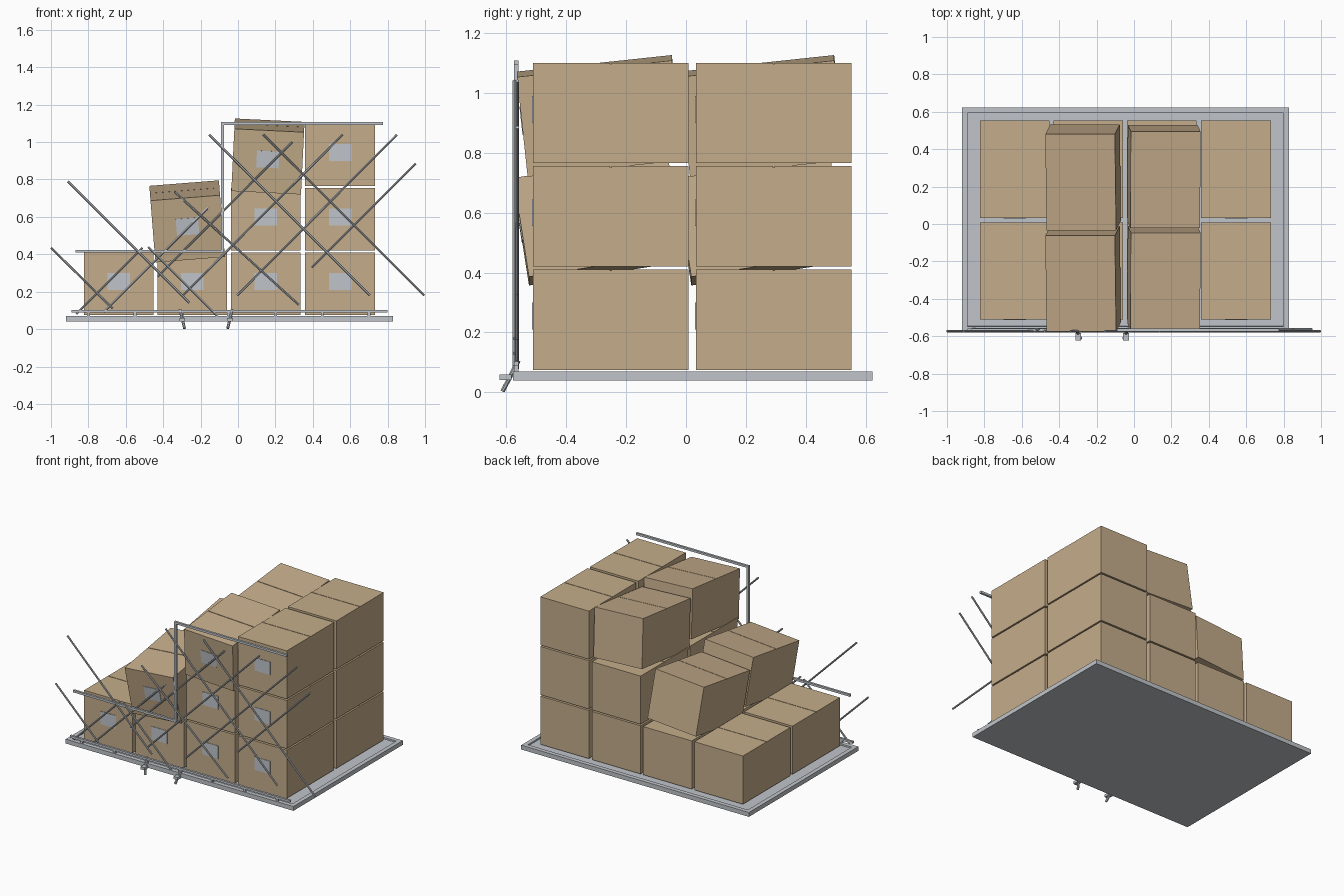
import bpy, bmesh
from math import radians
from mathutils import Vector, Matrix, Euler

if "Cube" in bpy.data.objects:
    bpy.data.objects.remove(bpy.data.objects["Cube"])


def make_material(name, rgb):
    m = bpy.data.materials.new(name)
    m.use_nodes = True
    m.diffuse_color = (*rgb, 1)
    m.node_tree.nodes["Principled BSDF"].inputs["Base Color"].default_value = (*rgb, 1)
    return m


CARD = make_material("cardboard", (0.56, 0.42, 0.26))
METAL = make_material("pale_metal", (0.53, 0.56, 0.59))
LABEL = make_material("label_grey", (0.53, 0.56, 0.60))


def add_block(bm, size, centre, mat=0):
    m = Matrix.Translation(centre) @ Matrix.Diagonal((*size, 1))
    verts = bmesh.ops.create_cube(bm, size=1, matrix=m)["verts"]
    for f in {f for v in verts for f in v.link_faces}:
        f.material_index = mat


def finish(bm, name, mats):
    mesh = bpy.data.meshes.new(name)
    bm.to_mesh(mesh)
    bm.free()
    for m in mats:
        mesh.materials.append(m)
    obj = bpy.data.objects.new(name, mesh)
    bpy.context.collection.objects.link(obj)
    return obj


def block(name, size, centre, mat=METAL):
    bm = bmesh.new()
    add_block(bm, size, centre)
    return finish(bm, name, [mat])


def rod(name, a, b, radius=0.006, sides=8):
    a, b = Vector(a), Vector(b)
    d = b - a
    bm = bmesh.new()
    m = Matrix.Translation((a + b) / 2) @ d.to_track_quat("Z", "Y").to_matrix().to_4x4()
    bmesh.ops.create_cone(bm, cap_ends=True, segments=sides, radius1=radius,
                          radius2=radius, depth=d.length, matrix=m)
    return finish(bm, name, [METAL])


# Cardboard box: body, two top flaps with a seam, and a front label
W, D, H = 0.373, 0.52, 0.335
FLAP = 0.004


def carton(name, centre, tilt=(0, 0)):
    bm = bmesh.new()
    add_block(bm, (W, D, H - FLAP), (0, 0, -FLAP / 2))
    for s in (-1, 1):
        add_block(bm, (W, D / 2 - 0.002, FLAP), (0, s * (D / 4 + 0.001), H / 2 - FLAP / 2))
    add_block(bm, (0.12, 0.004, 0.09), (0, -D / 2 - 0.001, 0.012), 1)
    obj = finish(bm, name, [CARD, LABEL])
    obj.location = centre
    obj.rotation_euler = Euler((radians(tilt[0]), radians(tilt[1]), 0))


# Base tray with a shallow recess
bm = bmesh.new()
add_block(bm, (1.75, 1.2, 0.03), (-0.045, 0.023, 0.055))
bm.normal_update()
top = [f for f in bm.faces if f.normal.z > 0.9]
bmesh.ops.inset_region(bm, faces=top, thickness=0.042)
bmesh.ops.inset_region(bm, faces=top, thickness=0.001, depth=-0.01)
finish(bm, "base_tray", [METAL])

# Straight stacked boxes
columns = [-0.638, -0.245, 0.148, 0.546]
rows = [-0.251, 0.293]
layers = [0.2425, 0.5875, 0.9325]
for level, used in enumerate([(0, 1, 2, 3), (2, 3), (3,)]):
    for c in used:
        for r, y in enumerate(rows):
            carton(f"box_layer{level}_col{c}_row{r}", (columns[c], y, layers[level]))

# Boxes sliding forward
for r, y in enumerate((-0.293, 0.249)):
    carton(f"tilted_low_box_{r}", (-0.272, y, 0.576), (8.8, -4.5))
    carton(f"tilted_high_box_{r}", (0.16, y + 0.005, 0.923), (6.1, 2.8))

# Stepped gate frame along the front
Y, T = -0.566, 0.015
block("bottom_rail", (1.69, T, T), (-0.045, Y, 0.095))
block("low_top_rail", (0.79, T, T), (-0.473, Y, 0.416))
block("step_post", (T, T, 0.70), (-0.083, Y, 0.758))
block("high_top_rail", (0.866, T, T), (0.343, Y, 1.10))
for i in range(7):
    block(f"rail_foot_{i}", (T, T, 0.03), (-0.8 + 0.25 * i, Y, 0.08))

# Loose diagonal bars: (x, z) to (x, z), falling then rising
falling = [(-0.91, 0.79, -0.26, 0.14), (-1.0, 0.435, -0.67, 0.11),
           (-0.48, 0.44, -0.11, 0.07), (-0.34, 0.735, 0.325, 0.13),
           (-0.155, 1.04, 0.705, 0.18), (0.135, 1.04, 0.996, 0.18)]
rising = [(-0.865, 0.08, -0.51, 0.435), (-0.72, 0.09, -0.16, 0.65),
          (-0.43, 0.28, 0.29, 1.0), (-0.295, 0.18, 0.56, 1.04),
          (-0.005, 0.18, 0.85, 1.04), (0.395, 0.33, 0.95, 0.885)]
for name, bars, y in (("falling", falling, -0.573), ("rising", rising, -0.563)):
    for i, (x0, z0, x1, z1) in enumerate(bars):
        rod(f"{name}_bar_{i}", (x0, y, z0), (x1, y, z1))

# Two latch pins hanging from the front edge
for i, (x, lean) in enumerate(((-0.298, -0.012), (-0.043, 0.012))):
    rod(f"latch_pin_{i}", (x - lean, -0.612, 0.004), (x + lean, -0.56, 0.105), 0.008)
    block(f"latch_block_{i}", (0.03, 0.04, 0.018), (x, -0.603, 0.05))
